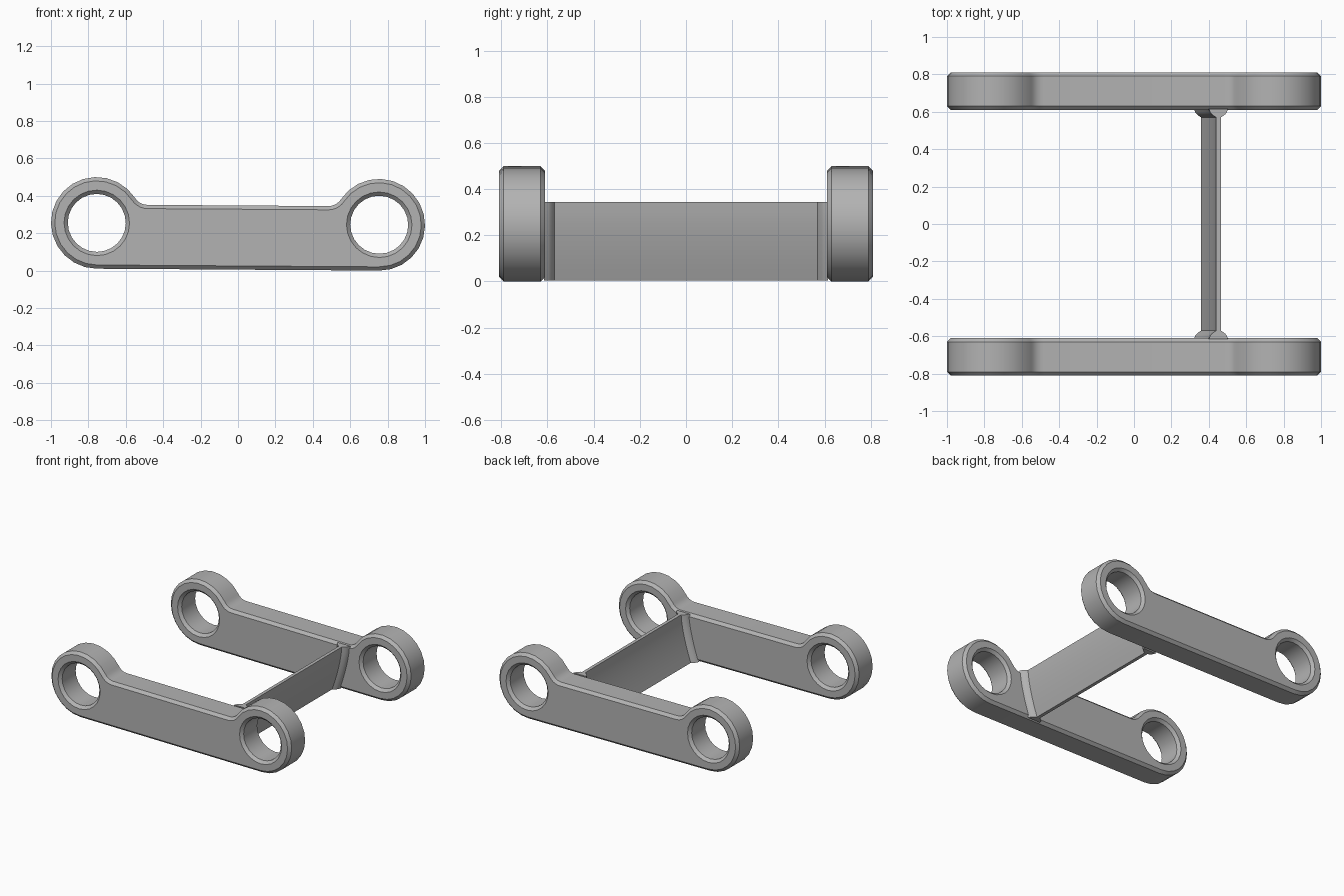
import bpy, bmesh, math
from math import cos, sin, pi

cube = bpy.data.objects.get("Cube")
if cube:
    bpy.data.objects.remove(cube)

grey = bpy.data.materials.new("plain grey")
grey.use_nodes = True
COLOUR = (0.45, 0.45, 0.45, 1)
grey.diffuse_color = COLOUR
grey.node_tree.nodes["Principled BSDF"].inputs["Base Color"].default_value = COLOUR

EYE_X, EYE_Z = 0.755, 0.25      # eye centres
EYE_R, HOLE_R = 0.245, 0.155
BAR_TOP, FILLET = 0.348, 0.08
CHAMFER = 0.02
ARM_Y, ARM_HALF = 0.71, 0.1


def arc(cx, cz, r, a0, a1, n):
    return [(cx + r * cos(a0 + (a1 - a0) * i / n),
             cz + r * sin(a0 + (a1 - a0) * i / n)) for i in range(n + 1)]


def arm_outline():
    # right half: round eye, then the concave fillet into the bar top
    dz = BAR_TOP + FILLET - EYE_Z
    dx = math.sqrt((EYE_R + FILLET) ** 2 - dz ** 2)
    a = math.atan2(dz, dx)
    half = arc(EYE_X, EYE_Z, EYE_R, -pi / 2, pi - a, 16)
    half += arc(EYE_X - dx, BAR_TOP + FILLET, FILLET, -a, -pi / 2, 5)[1:]
    return half + [(-x, z) for x, z in reversed(half)]


def finish(name, mesh, angle):
    mesh.materials.clear()
    mesh.materials.append(grey)
    obj = bpy.data.objects.new(name, mesh)
    bpy.context.collection.objects.link(obj)
    bpy.ops.object.select_all(action='DESELECT')
    obj.select_set(True)
    bpy.context.view_layer.objects.active = obj
    bpy.ops.object.shade_smooth_by_angle(angle=math.radians(angle))
    return obj


def clean(mesh):
    bm = bmesh.new()
    bm.from_mesh(mesh)
    bmesh.ops.remove_doubles(bm, verts=bm.verts, dist=0.0005)
    bmesh.ops.recalc_face_normals(bm, faces=bm.faces)
    bm.to_mesh(mesh)
    bm.free()


# Side arms: a filled, chamfered outline with a hole through each eye
curve = bpy.data.curves.new("arm_profile", 'CURVE')
curve.dimensions, curve.fill_mode = '2D', 'BOTH'
curve.extrude = ARM_HALF - CHAMFER
curve.bevel_depth, curve.bevel_resolution, curve.offset = CHAMFER, 0, -CHAMFER
holes = [arc(s * EYE_X, EYE_Z, HOLE_R, 0, 2 * pi, 24)[:-1] for s in (-1, 1)]
for loop in [arm_outline()] + holes:
    spline = curve.splines.new('POLY')
    spline.points.add(len(loop) - 1)
    for p, (x, z) in zip(spline.points, loop):
        p.co = (x, z - 0.0066 * x, 0, 1)    # the arm leans down slightly
    spline.use_cyclic_u = True
profile = bpy.data.objects.new("arm_profile", curve)
bpy.context.collection.objects.link(profile)
depsgraph = bpy.context.evaluated_depsgraph_get()
arm_mesh = bpy.data.meshes.new_from_object(profile.evaluated_get(depsgraph))
bpy.data.objects.remove(profile)
clean(arm_mesh)
for name, side in (("front_arm", -1), ("back_arm", 1)):
    arm = finish(name, arm_mesh, 28)
    arm.rotation_euler.x = pi / 2
    arm.location.y = side * ARM_Y

# Cross plate: a thin curved web, flaring where it meets the arms
FLARE = 0.04
INNER = ARM_Y - ARM_HALF
stations = [(INNER + 0.005, FLARE)]
for i in range(6):
    t = i / 5 * pi / 2
    stations.append((INNER - FLARE * sin(t), FLARE * (1 - sin(t + 0) if i == 5 else cos(t) ** 2 * 0.9)))
stations = [(-y, f) for y, f in stations] + [(y, f) for y, f in reversed(stations)]
bm = bmesh.new()
rings = []
ROWS = 8
for y, flare in stations:
    ring = []
    for side in (-1, 1):
        for k in range(ROWS + 1):
            t = k / ROWS if side < 0 else 1 - k / ROWS
            z = 0.004 + (BAR_TOP - 0.008) * t
            x = 0.452 - 0.08 * (1 - t) ** 1.5 + side * (0.0125 + flare)
            ring.append(bm.verts.new((x, y, z)))
    rings.append(ring)
for a, b in zip(rings, rings[1:]):
    for i in range(len(a)):
        j = (i + 1) % len(a)
        bm.faces.new((a[i], a[j], b[j], b[i]))
bm.faces.new(rings[0])
bm.faces.new(rings[-1])
bmesh.ops.recalc_face_normals(bm, faces=bm.faces)
plate_mesh = bpy.data.meshes.new("cross_plate")
bm.to_mesh(plate_mesh)
bm.free()
finish("cross_plate", plate_mesh, 35)
